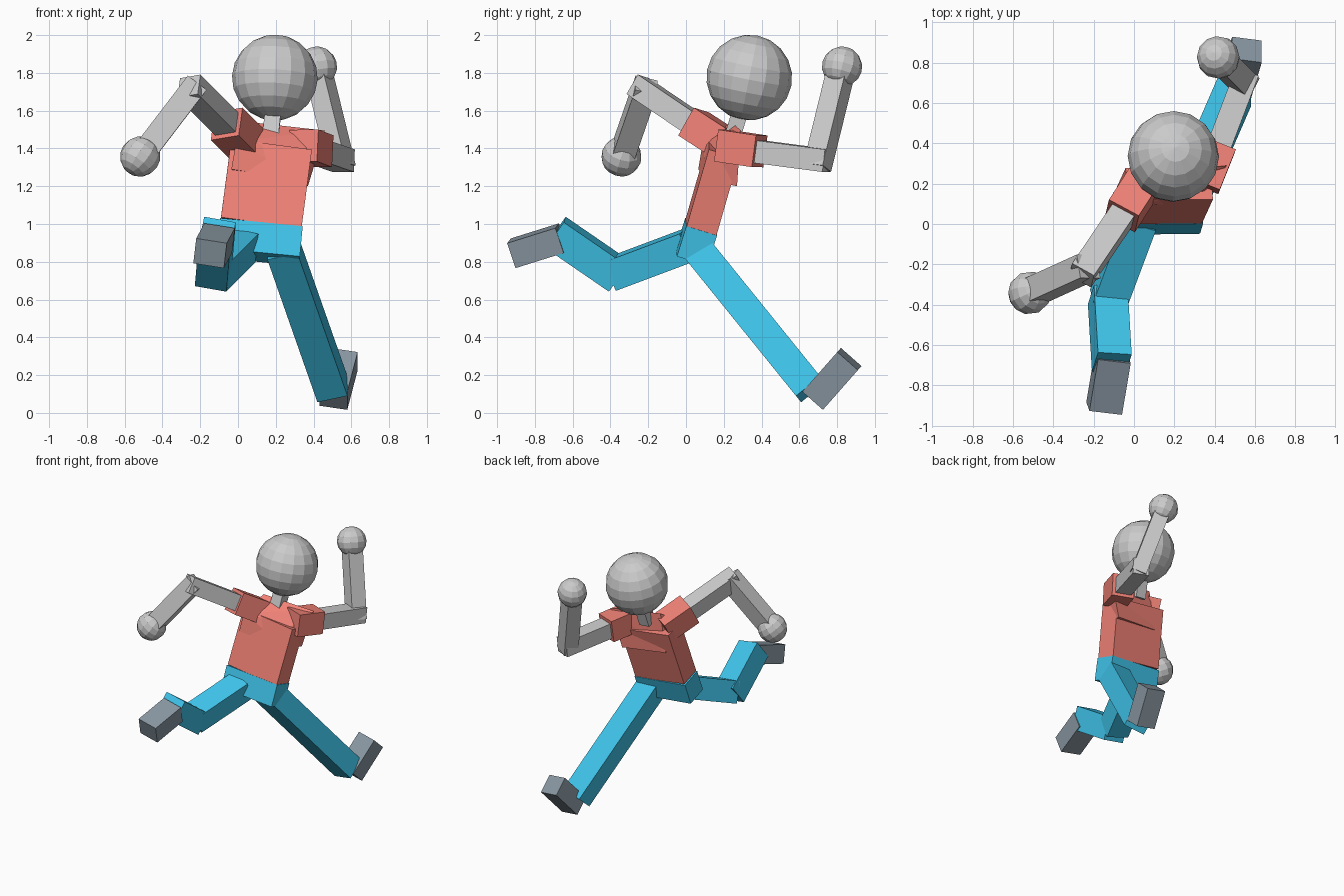
import bpy, bmesh
from mathutils import Vector, Matrix

if "Cube" in bpy.data.objects:
    bpy.data.objects.remove(bpy.data.objects["Cube"])


def material(name, rgb):
    m = bpy.data.materials.new(name)
    m.diffuse_color = (*rgb, 1)
    m.use_nodes = True
    m.node_tree.nodes["Principled BSDF"].inputs["Base Color"].default_value = m.diffuse_color
    return m


RED = material("shirt_red", (0.87, 0.22, 0.18))
BLUE = material("trouser_blue", (0.05, 0.55, 0.82))
DARK = material("shoe_grey", (0.25, 0.31, 0.36))


def finish(name, bm, mat=None):
    bmesh.ops.recalc_face_normals(bm, faces=bm.faces)
    me = bpy.data.meshes.new(name)
    bm.to_mesh(me)
    bm.free()
    if mat:
        me.materials.append(mat)
    ob = bpy.data.objects.new(name, me)
    bpy.context.collection.objects.link(ob)
    return ob


def frame(a, b, ref):
    # Axes with z running from a to b and x as near to ref as possible
    z = (b - a).normalized()
    x = Vector(ref)
    x = (x - z * x.dot(z)).normalized()
    return Matrix((x, z.cross(x), z)).transposed().to_4x4()


def beam(name, a, b, w, d, mat=None, ref=(1, 0, 0)):
    a, b = Vector(a), Vector(b)
    bm = bmesh.new()
    mtx = (Matrix.Translation((a + b) / 2) @ frame(a, b, ref)
           @ Matrix.Diagonal((w, d, (b - a).length, 1)))
    bmesh.ops.create_cube(bm, size=1, matrix=mtx)
    return finish(name, bm, mat)


def ball(name, c, r, seg, rings, up):
    bm = bmesh.new()
    mtx = Matrix.Translation(c) @ frame(Vector(), Vector(up), (1, 0, 0))
    bmesh.ops.create_uvsphere(bm, u_segments=seg, v_segments=rings, radius=r, matrix=mtx)
    return finish(name, bm)


# Head and neck
ball("head", (0.195, 0.335, 1.775), 0.227, 16, 10, (0.05, 0.2, 1))
beam("neck", (0.17, 0.24, 1.44), (0.19, 0.30, 1.64), 0.085, 0.085)

# Torso and pelvis share one lean
TILT = (1, 0, -0.14)
beam("torso", (0.12, 0.08, 0.985), (0.175, 0.20, 1.40), 0.43, 0.165, RED, TILT)
beam("pelvis", (0.105, 0.03, 0.825), (0.12, 0.08, 0.985), 0.44, 0.17, BLUE, TILT)

# Chest: wedge with sloping top
bm = bmesh.new()
for p in [(-0.01, 0.09, 1.437), (0.345, 0.16, 1.385), (0.056, 0.24, 1.54), (0.46, 0.29, 1.495),
          (-0.035, 0.065, 1.29), (0.33, 0.105, 1.235), (0.01, 0.24, 1.24), (0.37, 0.27, 1.20)]:
    bm.verts.new(p)
bmesh.ops.convex_hull(bm, input=bm.verts)
bmesh.ops.dissolve_limit(bm, angle_limit=0.02, verts=bm.verts, edges=bm.edges)
finish("chest", bm, RED)

# Left arm, swung to the front
REF_L = (0.88, -0.48, 0.15)
beam("left_sleeve", (0.05, 0.21, 1.42), (-0.06, 0.04, 1.53), 0.17, 0.17, RED, REF_L)
beam("left_upper_arm", (-0.03, 0.085, 1.50), (-0.26, -0.255, 1.73), 0.125, 0.12, None, REF_L)
beam("left_forearm", (-0.225, -0.21, 1.735), (-0.50, -0.335, 1.375), 0.125, 0.12, None, (0.8, 0, -0.55))
ball("left_hand", (-0.518, -0.342, 1.357), 0.107, 12, 8, (-0.55, -0.25, -0.8))

# Right arm, raised to the back
REF_R = (1, -0.35, 0)
beam("right_sleeve", (0.345, 0.19, 1.415), (0.425, 0.39, 1.385), 0.165, 0.17, RED, REF_R)
beam("right_upper_arm", (0.40, 0.33, 1.39), (0.56, 0.75, 1.335), 0.12, 0.12, None, REF_R)
beam("right_forearm", (0.55, 0.695, 1.30), (0.425, 0.82, 1.81), 0.11, 0.115, None, (0.9, -0.45, 0.2))
ball("right_hand", (0.418, 0.826, 1.833), 0.107, 12, 8, (-0.12, 0.125, 0.5))

# Left leg, bent to the front
REF_K = (1, -0.1, -0.15)
beam("left_thigh", (0.02, 0.02, 0.89), (-0.13, -0.38, 0.74), 0.17, 0.165, BLUE, REF_K)
beam("left_shin", (-0.13, -0.355, 0.725), (-0.11, -0.69, 0.955), 0.17, 0.17, BLUE, REF_K)
beam("left_foot", (-0.105, -0.66, 0.925), (-0.148, -0.915, 0.845), 0.165, 0.14, DARK, REF_K)

# Right leg, straight with the heel down
beam("right_leg", (0.235, 0.05, 0.88), (0.50, 0.66, 0.125), 0.165, 0.165, BLUE)
beam("right_foot", (0.505, 0.68, 0.075), (0.56, 0.865, 0.285), 0.15, 0.145, DARK)
